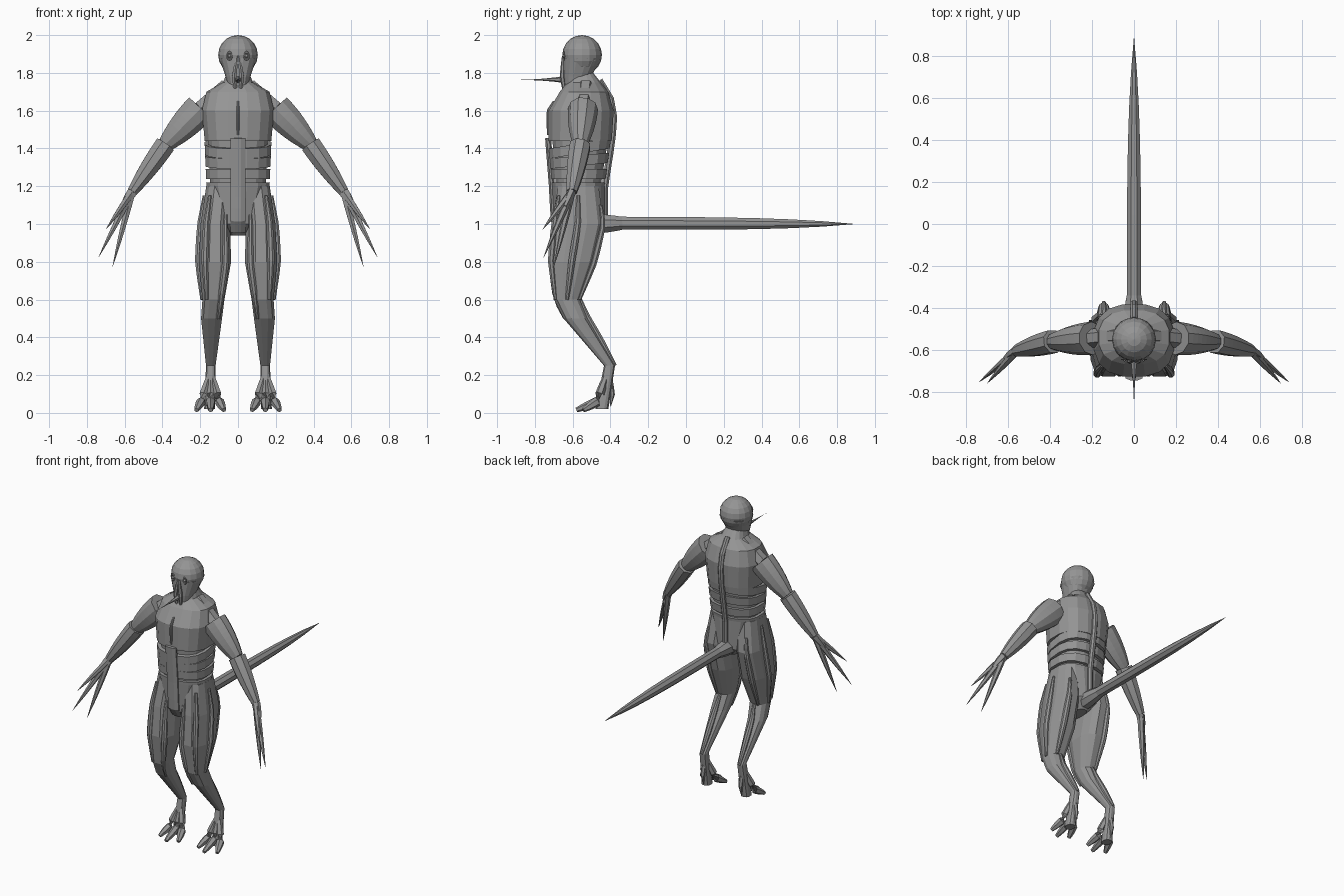
import bpy
import bmesh
from math import cos, sin, pi, copysign
from mathutils import Matrix, Vector

default_cube = bpy.data.objects.get("Cube")
if default_cube:
    bpy.data.objects.remove(default_cube, do_unlink=True)

# Single flat colour
grey = bpy.data.materials.new("stone grey")
grey.use_nodes = True
grey.diffuse_color = (0.3, 0.3, 0.3, 1)
grey.node_tree.nodes["Principled BSDF"].inputs["Base Color"].default_value = grey.diffuse_color

# Body profiles: height, centre x, half width, front y, back y
TORSO = [(.94, 0, .04, -.64, -.48), (1, 0, .11, -.7, -.43), (1.2, 0, .17, -.71, -.43),
         (1.45, 0, .18, -.73, -.39), (1.6, 0, .194, -.73, -.38), (1.7, 0, .17, -.67, -.41),
         (1.75, 0, .08, -.63, -.45), (1.8, 0, .06, -.61, -.49)]
LEG = [(.02, .15, .03, -.48, -.41), (.25, .144, .026, -.435, -.375), (.5, .14, .057, -.65, -.52),
       (.6, .13, .06, -.7, -.56), (.8, .122, .088, -.73, -.48), (1, .12, .08, -.715, -.43),
       (1.2, .1, .07, -.68, -.46)]
FACE = [(1.69, 0, .045, -.64, -.52), (1.78, 0, .067, -.65, -.5), (1.88, 0, .1, -.65, -.45)]

# Arm joints of the left side
SHOULDER = Vector((.2, -.545, 1.61))
ELBOW = Vector((.385, -.56, 1.42))
WRIST = Vector((.56, -.605, 1.17))


# Thickness along a tube, from start to end
def even(t):
    return 1


def spindle(t):
    return .5 + .5 * sin(pi * t)


def swell(t):
    return 1 - .5 * t * t


def claw(t):
    return 1.01 - t ** 2


def blade(t):
    return 1.02 - t ** 4


def needle(t):
    return .02 + (1 - t) ** 2


def surface_point(profile, z, angle, grow=0, power=2.5):
    """Point on the rounded outline of a body profile; negative angles face front."""
    for low, high in zip(profile, profile[1:]):
        if z <= high[0]:
            break
    t = (z - low[0]) / (high[0] - low[0])
    centre, half, front, back = [a + (b - a) * t for a, b in zip(low[1:], high[1:])]
    c, s = cos(angle), sin(angle)
    x = (half + grow) * copysign(abs(c) ** (2 / power), c)
    y = ((back - front) / 2 + grow) * copysign(abs(s) ** (2 / power), s)
    return Vector((centre + x, (front + back) / 2 + y, z))


def skin(name, rings):
    """Join closed rings of points into one capped, flat shaded part."""
    bm = bmesh.new()
    loops = [[bm.verts.new(p) for p in ring] for ring in rings]
    for a, b in zip(loops, loops[1:]):
        for i in range(len(a)):
            bm.faces.new((a[i - 1], a[i], b[i], b[i - 1]))
    bm.faces.new(loops[0])
    bm.faces.new(loops[-1])
    bmesh.ops.recalc_face_normals(bm, faces=bm.faces)
    mesh = bpy.data.meshes.new(name)
    bm.to_mesh(mesh)
    bm.free()
    mesh.materials.append(grey)
    part = bpy.data.objects.new(name, mesh)
    bpy.context.collection.objects.link(part)
    return part


def loft(name, profile, low, high, grow=0, tilt=0, sides=16):
    """Solid slice of a body profile, optionally sloping up towards the back."""
    heights = [low] + [s[0] for s in profile if low < s[0] < high] + [high]
    rings = []
    for z in heights:
        ring = [surface_point(profile, z, 2 * pi * (i + .5) / sides, grow) for i in range(sides)]
        middle = sum((p.y for p in ring)) / sides
        for p in ring:
            p.z += tilt * (p.y - middle)
        rings.append(ring)
    return skin(name, rings)


def tube(name, points, radius, shape, sides=6, flat=1, steps=8):
    """Tube along a path whose thickness follows a shape rule."""
    points = [Vector(p) for p in points]
    rings = []
    for i in range(steps + 1):
        t = i / steps
        k = min(int(t * (len(points) - 1)), len(points) - 2)
        along = (points[k + 1] - points[k]).normalized()
        centre = points[k].lerp(points[k + 1], t * (len(points) - 1) - k)
        up = Vector((0, 0, 1)) if abs(along.y) > .8 else Vector((0, 1, 0))
        u = along.cross(up).normalized()
        v = u.cross(along) * flat
        angles = [2 * pi * (j + .5) / sides for j in range(sides)]
        rings.append([centre + (u * cos(a) + v * sin(a)) * radius * shape(t) for a in angles])
    return skin(name, rings)


def surface_strip(name, profile, angle, top, bottom, radius, shape, flat=1):
    """Raised strip that follows a body profile."""
    steps = 8
    heights = [top + (bottom - top) * i / steps for i in range(steps + 1)]
    points = [surface_point(profile, z, angle) for z in heights]
    return tube(name, points, radius, shape, flat=flat, sides=8)


def both_sides(part):
    """Name a left part and add its mirrored right twin."""
    twin = part.copy()
    twin.data = part.data.copy()
    twin.data.transform(Matrix.Scale(-1, 4, (1, 0, 0)))
    twin.data.flip_normals()
    twin.location.x = -part.location.x
    twin.name = "right_" + part.name
    part.name = "left_" + part.name
    bpy.context.collection.objects.link(twin)


def finish_primitive(name):
    part = bpy.context.object
    part.name = name
    part.data.materials.append(grey)
    return part


# Torso: chest and neck, recessed waist with rib bands, pelvis
loft("chest", TORSO, 1.44, 1.8)
loft("waist", TORSO, 1.15, 1.5, grow=-.02)
loft("pelvis", TORSO, .94, 1.22)
for name, z, tilt in (("upper", 1.4, .17), ("middle", 1.335, .1), ("lower", 1.265, 0)):
    loft(name + "_rib_band", TORSO, z - .027, z + .027, tilt=tilt)
front, back = -pi / 2, pi / 2
surface_strip("belly_strip", TORSO, front, 1.455, .96, .043, even, flat=.4)
surface_strip("breastbone", TORSO, front, 1.65, 1.47, .01, spindle)
surface_strip("spine", TORSO, back, 1.76, 1, .019, even)

# Long pointed tail
tube("tail", [(0, -.46, 1.005), (0, .89, 1)], .036, blade, sides=8)
tube("tail_root", [(0, -.5, 1), (0, -.3, 1.005)], .055, swell, sides=8)

# Head, beak and eyes
loft("face", FACE, 1.69, 1.88)
bpy.ops.mesh.primitive_uv_sphere_add(segments=16, ring_count=10, radius=.105,
                                     location=(0, -.55, 1.895))
finish_primitive("cranium")
tube("beak", [(0, -.63, 1.765), (0, -.89, 1.763)], .02, needle)
both_sides(tube("beak_flange", [(.005, -.65, 1.89), (.02, -.655, 1.78), (.012, -.64, 1.68)],
                .013, spindle))
eye_spot = (.045, -.646, 1.89)
bpy.ops.mesh.primitive_torus_add(location=eye_spot, rotation=(back, 0, 0), major_radius=.013,
                                 minor_radius=.004, major_segments=12, minor_segments=6)
socket = finish_primitive("eye_socket")
socket.scale.y = 1.5
both_sides(socket)
bpy.ops.mesh.primitive_uv_sphere_add(segments=10, ring_count=6, radius=.009, location=eye_spot)
both_sides(finish_primitive("eye"))

# Arms with three long claws
both_sides(tube("collar_muscle", [(.06, -.53, 1.73), SHOULDER], .045, even))
both_sides(tube("upper_arm", [SHOULDER, ELBOW], .088, swell, sides=10, flat=.9))
both_sides(tube("forearm", [ELBOW, WRIST], .058, swell, sides=8))
both_sides(tube("palm", [WRIST, (.61, -.64, 1.09)], .03, swell, flat=.8))
for name, tip in (("outer", (.74, -.755, .82)), ("inner", (.665, -.7, .77)),
                  ("thumb", (.7, -.76, .97))):
    both_sides(tube(name + "_claw", [WRIST, tip], .02, claw))

# Legs: heavy thigh, bent knee and backward hock, with muscle straps
both_sides(loft("leg", LEG, .02, 1.2, sides=12))
for name, angle, top, bottom in (("inner_thigh", -2.2, 1.05, .5), ("front_thigh", -1, 1.15, .6),
                                 ("outer_thigh", 0, 1.15, .6), ("back_thigh", 1.2, 1.1, .6),
                                 ("calf", back, .6, .25)):
    both_sides(surface_strip(name + "_strap", LEG, angle, top, bottom, .02, spindle))

# Feet: three splayed toes and a heel spur
ankle = Vector((.145, -.415, .22))
for name, spread in (("inner", -.07), ("middle", 0), ("outer", .075)):
    x = ankle.x + spread
    ball = (x - spread / 3, -.47, .06)
    tip = (x, -.58 + abs(spread) / 2, .015)
    both_sides(tube(name + "_toe", [ankle, ball, tip], .025, spindle))
both_sides(tube("heel_spur", [ankle, (ankle.x, -.39, .1), (ankle.x, -.4, .03)], .018, claw))
